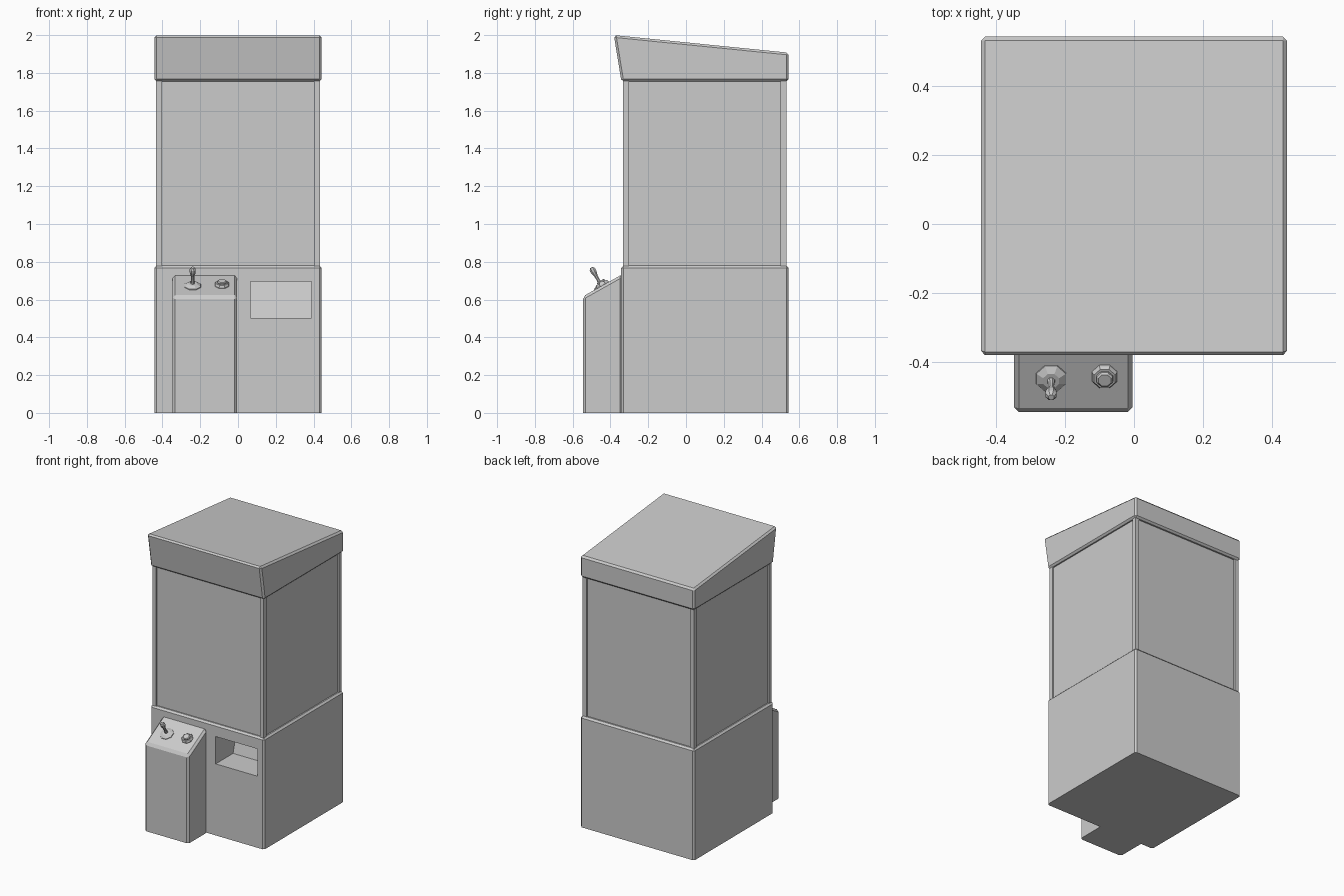
import bpy, bmesh, math
from mathutils import Matrix, Vector

if "Cube" in bpy.data.objects:
    bpy.data.objects.remove(bpy.data.objects["Cube"])


def finish(bm, name):
    bmesh.ops.recalc_face_normals(bm, faces=bm.faces)
    me = bpy.data.meshes.new(name)
    bm.to_mesh(me)
    bm.free()
    ob = bpy.data.objects.new(name, me)
    bpy.context.collection.objects.link(ob)
    return ob


def prism(name, profile, x0, x1, bevel=0.0):
    """Extrude a (y, z) side profile along x; chamfer all edges off the floor."""
    bm = bmesh.new()
    face = bm.faces.new([bm.verts.new((x0, y, z)) for y, z in profile])
    ext = bmesh.ops.extrude_face_region(bm, geom=[face])
    moved = [g for g in ext["geom"] if isinstance(g, bmesh.types.BMVert)]
    bmesh.ops.translate(bm, verts=moved, vec=(x1 - x0, 0, 0))
    bmesh.ops.recalc_face_normals(bm, faces=bm.faces)
    if bevel:
        edges = [e for e in bm.edges if max(v.co.z for v in e.verts) > 0.001]
        bmesh.ops.bevel(bm, geom=edges, offset=bevel, segments=1, affect='EDGES')
    return finish(bm, name)


def box(name, x0, x1, y0, y1, z0, z1, bevel=0.0):
    return prism(name, [(y0, z0), (y1, z0), (y1, z1), (y0, z1)], x0, x1, bevel)


def lathe(name, rings, origin, tilt, sides=8):
    """Low-poly turned part from (radius, height) rings, tilted about x."""
    bm = bmesh.new()
    step = 2 * math.pi / sides
    loops = [[bm.verts.new((r * math.cos((i + 0.5) * step),
                            r * math.sin((i + 0.5) * step), h))
              for i in range(sides)] for r, h in rings]
    for a, b in zip(loops, loops[1:]):
        for i in range(sides):
            j = (i + 1) % sides
            bm.faces.new((a[i], a[j], b[j], b[i]))
    bm.faces.new(loops[0])
    bm.faces.new(loops[-1])
    bm.transform(Matrix.Translation(Vector(origin)) @ Matrix.Rotation(tilt, 4, 'X'))
    return finish(bm, name)


# Lower cabinet with the prize opening cut into the front
cabinet = box("lower_cabinet", -0.443, 0.443, -0.343, 0.543, 0, 0.78, 0.012)
cutter = prism("opening_cutter",
               [(-0.4, 0.503), (-0.15, 0.503), (-0.10, 0.695), (-0.4, 0.695)],
               0.067, 0.39)
cutter.hide_render = True
mod = cabinet.modifiers.new("prize_opening", 'BOOLEAN')
mod.operation = 'DIFFERENCE'
mod.solver = 'EXACT'
mod.object = cutter
bpy.context.view_layer.objects.active = cabinet
bpy.ops.object.modifier_apply(modifier=mod.name)
bpy.data.objects.remove(cutter)

# Display case: recessed panes between corner posts
box("display_panes", -0.422, 0.422, -0.322, 0.52, 0.775, 1.76)
for side, x in (("left", -0.433), ("right", 0.403)):
    for end, y in (("front", -0.333), ("back", 0.501)):
        box(f"{end}_{side}_post", x, x + 0.03, y, y + 0.03, 0.775, 1.76)

# Sloping roof with leaning header
prism("roof", [(-0.342, 1.755), (0.543, 1.755), (0.543, 1.907), (-0.382, 2.0)],
      -0.443, 0.443, 0.012)

# Control stand with slanted top
prism("control_stand", [(-0.545, 0), (-0.335, 0), (-0.335, 0.735), (-0.545, 0.617)],
      -0.347, -0.004, 0.014)

# Joystick and push button, square to the slanted top
tilt = math.atan2(0.118, 0.21)


def on_slope(x, y):
    return (x, y, 0.617 + (y + 0.545) * 0.118 / 0.21)


stick_at = on_slope(-0.24, -0.447)
lathe("joystick_base", [(0.048, -0.005), (0.046, 0.004), (0.025, 0.016)], stick_at, tilt)
lathe("joystick", [(0.013, 0.0), (0.009, 0.04), (0.01, 0.06), (0.017, 0.085),
                   (0.017, 0.1), (0.009, 0.112)], stick_at, tilt)
button_at = on_slope(-0.085, -0.44)
lathe("button_ring", [(0.039, -0.005), (0.039, 0.007), (0.033, 0.016), (0.026, 0.016),
                      (0.026, 0.01)], button_at, tilt)
lathe("button_cap", [(0.025, 0.0), (0.025, 0.022), (0.02, 0.027)], button_at, tilt)
